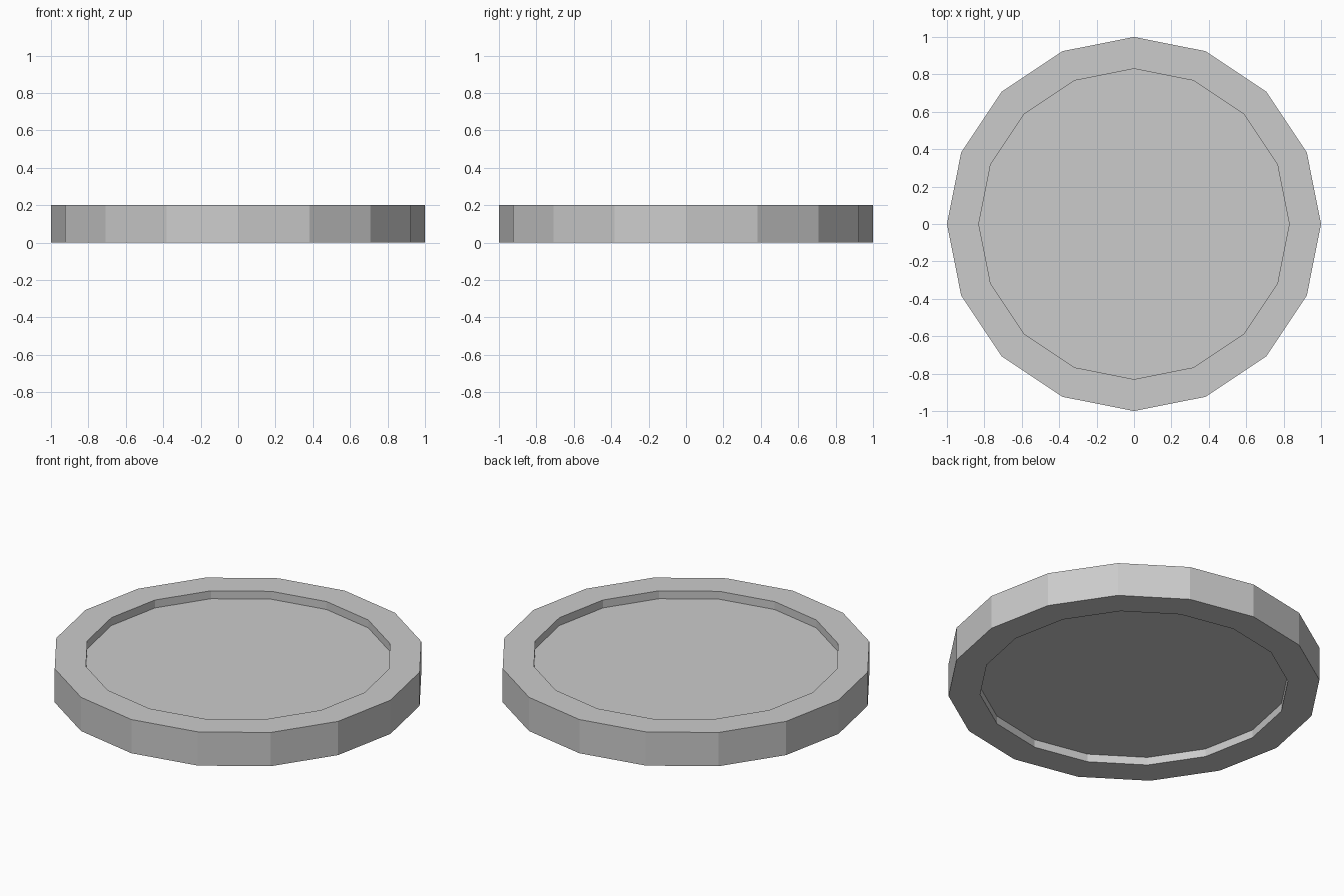
import bpy, bmesh
from math import cos, sin, tau

if "Cube" in bpy.data.objects:
    bpy.data.objects.remove(bpy.data.objects["Cube"])

SIDES = 16
# Half profile (radius, height): underside recess, rim, top recess
PROFILE = [(0.83, 0.047), (0.83, 0.0), (1.0, 0.0),
           (1.0, 0.2), (0.83, 0.2), (0.83, 0.153)]

bm = bmesh.new()
rings = [[bm.verts.new((r * cos(tau * i / SIDES), r * sin(tau * i / SIDES), z))
          for i in range(SIDES)] for r, z in PROFILE]

# Rim walls
for low, high in zip(rings, rings[1:]):
    for i in range(SIDES):
        j = (i + 1) % SIDES
        bm.faces.new((low[i], low[j], high[j], high[i]))

# Recessed panels, below and above
bm.faces.new(rings[0][::-1])
bm.faces.new(rings[-1])
bmesh.ops.recalc_face_normals(bm, faces=bm.faces)

mesh = bpy.data.meshes.new("recessed_disc")
bm.to_mesh(mesh)
bm.free()
bpy.context.collection.objects.link(bpy.data.objects.new("recessed_disc", mesh))
